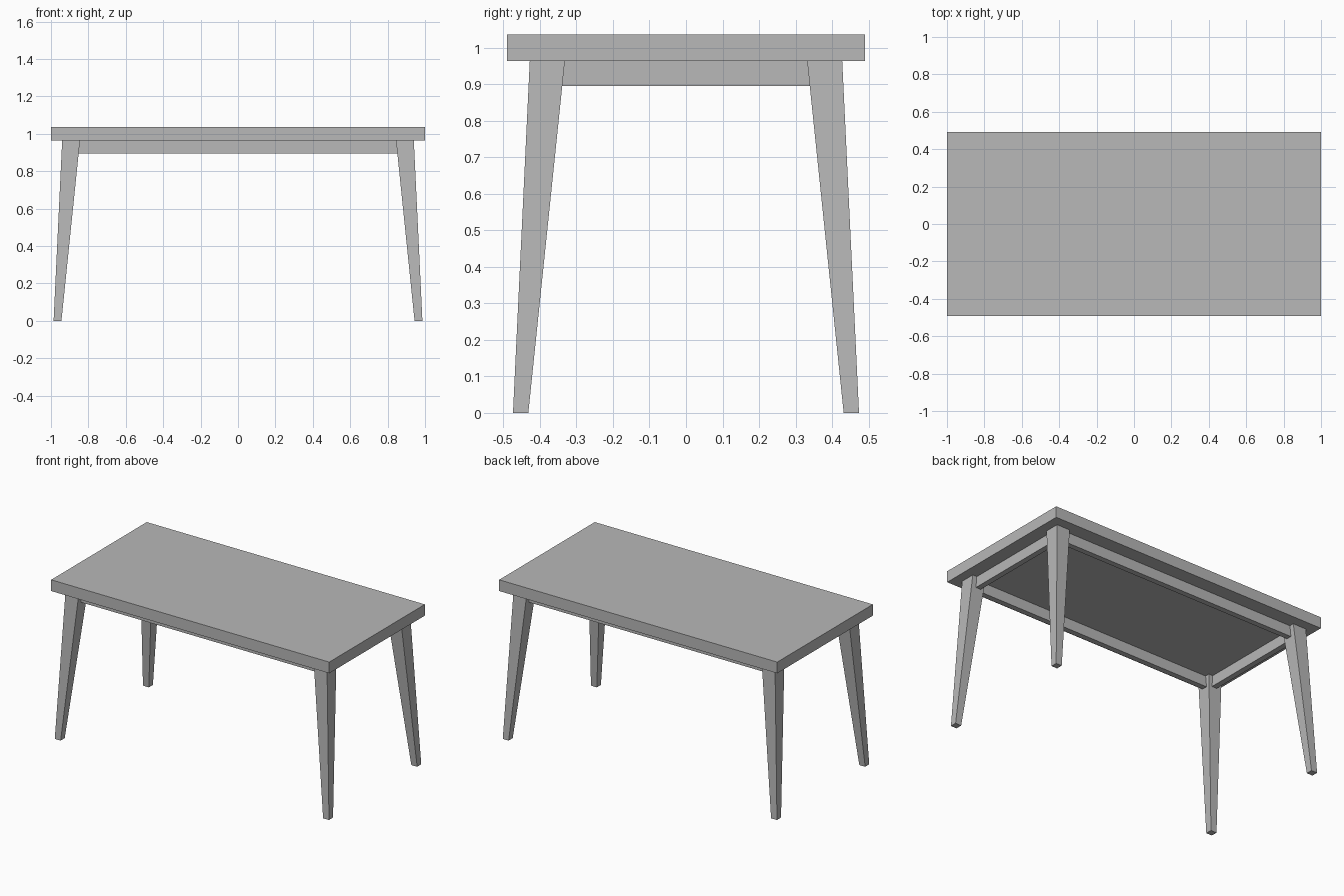
import bpy
import bmesh

cube = bpy.data.objects.get("Cube")
if cube:
    bpy.data.objects.remove(cube, do_unlink=True)

# One plain grey for the whole table
grey = bpy.data.materials.new("plain_grey")
grey.use_nodes = True
colour = (0.48, 0.48, 0.48, 1)
grey.diffuse_color = colour
grey.node_tree.nodes["Principled BSDF"].inputs["Base Color"].default_value = colour

TOP_Z, UNDER_Z, RAIL_Z = 1.037, 0.964, 0.895


def tapered_box(name, low, high):
    """Box between two rectangles, each given as (x0, x1, y0, y1, z)."""
    bm = bmesh.new()
    rings = []
    for x0, x1, y0, y1, z in (low, high):
        corners = ((x0, y0), (x1, y0), (x1, y1), (x0, y1))
        rings.append([bm.verts.new((x, y, z)) for x, y in corners])
    a, b = rings
    bm.faces.new(a)
    bm.faces.new(b)
    for i in range(4):
        j = (i + 1) % 4
        bm.faces.new((a[i], a[j], b[j], b[i]))
    bmesh.ops.recalc_face_normals(bm, faces=bm.faces)
    mesh = bpy.data.meshes.new(name)
    bm.to_mesh(mesh)
    bm.free()
    mesh.materials.append(grey)
    obj = bpy.data.objects.new(name, mesh)
    bpy.context.collection.objects.link(obj)
    return obj


def box(name, x, y, z0, z1):
    return tapered_box(name, (*x, *y, z0), (*x, *y, z1))


# Table top
box("table_top", (-1, 1), (-0.491, 0.491), UNDER_Z, TOP_Z)

# Splayed, tapering legs
for sx, side in ((1, "left"), (-1, "right")):
    for sy, end in ((-1, "front"), (1, "back")):
        tapered_box(f"{end}_{side}_leg",
                    (sx * 0.944, sx * 0.986, sy * 0.432, sy * 0.474, 0),
                    (sx * 0.845, sx * 0.940, sy * 0.332, sy * 0.428, UNDER_Z))

# Apron rails, running between the middles of the legs
RAIL_X, RAIL_Y, HALF = 0.892, 0.38, 0.018
for s, end in ((-1, "front"), (1, "back")):
    box(f"{end}_rail", (-RAIL_X, RAIL_X),
        (s * RAIL_Y - HALF, s * RAIL_Y + HALF), RAIL_Z, UNDER_Z)
for s, side in ((1, "left"), (-1, "right")):
    box(f"{side}_rail", (s * RAIL_X - HALF, s * RAIL_X + HALF),
        (-RAIL_Y, RAIL_Y), RAIL_Z, UNDER_Z)
